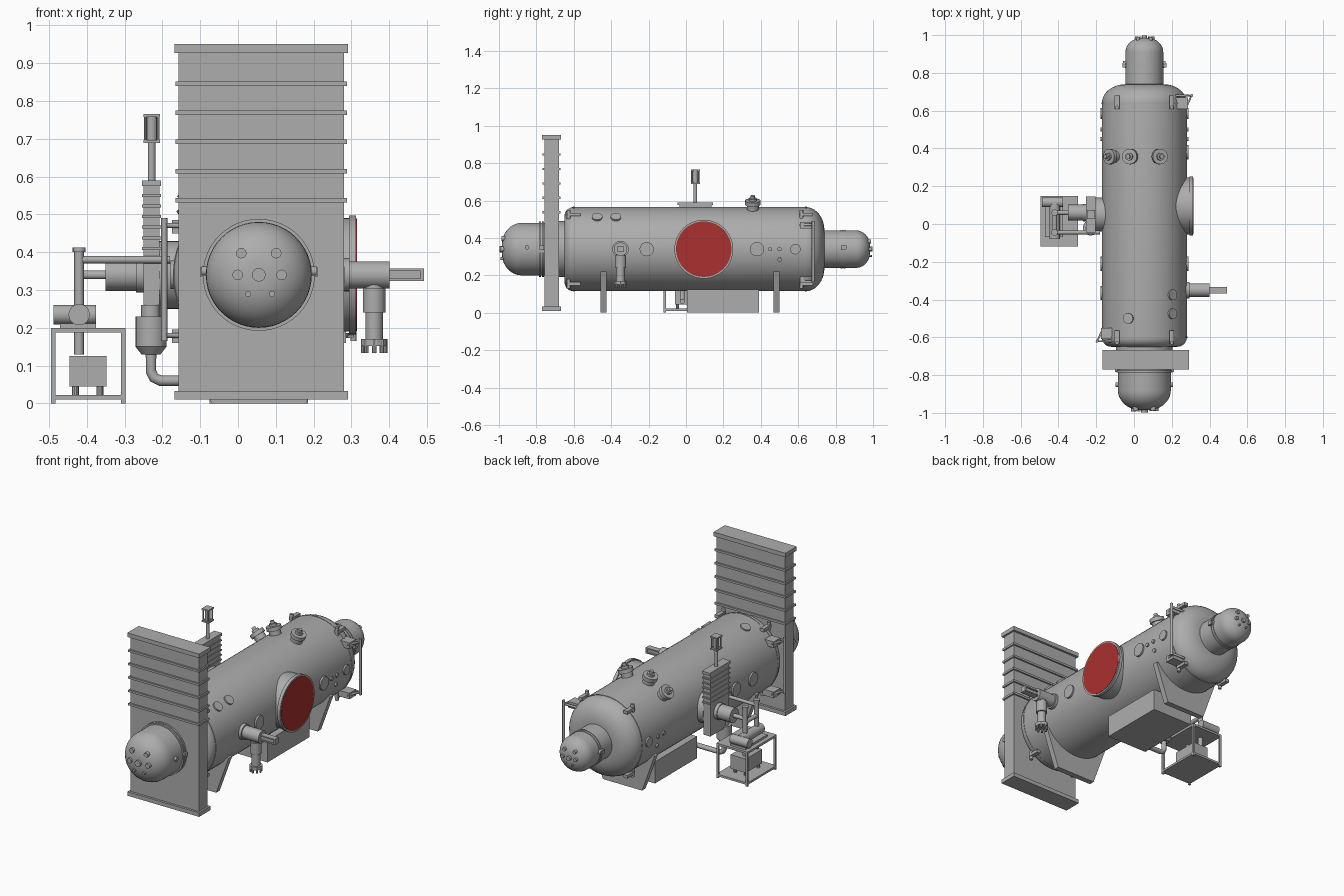
import bpy, bmesh, math
from mathutils import Vector

if "Cube" in bpy.data.objects:
    bpy.data.objects.remove(bpy.data.objects["Cube"], do_unlink=True)


def material(name, colour):
    m = bpy.data.materials.new(name)
    m.use_nodes = True
    m.diffuse_color = colour
    m.node_tree.nodes["Principled BSDF"].inputs["Base Color"].default_value = colour
    return m


GREY = material("steel grey", (0.42, 0.42, 0.42, 1))
RED = material("hatch red", (0.4, 0.03, 0.03, 1))
CX, CZ, R = 0.055, 0.34, 0.225          # vessel axis and radius


def finish(name, bm, mat=GREY, smooth=True):
    bmesh.ops.recalc_face_normals(bm, faces=bm.faces)
    me = bpy.data.meshes.new(name)
    bm.to_mesh(me)
    bm.free()
    me.materials.append(mat)
    ob = bpy.data.objects.new(name, me)
    bpy.context.collection.objects.link(ob)
    if smooth:
        bpy.ops.object.select_all(action='DESELECT')
        ob.select_set(True)
        bpy.context.view_layer.objects.active = ob
        bpy.ops.object.shade_smooth_by_angle(angle=math.radians(35))
    return ob


def box(name, x, y, z):
    bm = bmesh.new()
    bmesh.ops.create_cube(bm, size=1)
    for v in bm.verts:
        v.co = [a + (b - a) * (c + 0.5) for (a, b), c in zip((x, y, z), v.co)]
    return finish(name, bm, smooth=False)


def lathe(name, start, direction, profile, seg=32, mat=GREY):
    """Revolve (distance, radius) pairs around a line."""
    q = Vector(direction).to_track_quat('Z', 'Y')
    bm = bmesh.new()
    rings = [[bm.verts.new(Vector(start) + q @ Vector((r * math.cos(a), r * math.sin(a), d)))
              for a in (2 * math.pi * i / seg for i in range(seg))] for d, r in profile]
    for lo, hi in zip(rings, rings[1:]):
        for i in range(seg):
            j = (i + 1) % seg
            bm.faces.new((lo[i], lo[j], hi[j], hi[i]))
    bm.faces.new(rings[0])
    bm.faces.new(rings[-1])
    return finish(name, bm, mat)


def rod(name, a, b, r, seg=16, mat=GREY):
    d = Vector(b) - Vector(a)
    return lathe(name, a, d, [(0, r), (d.length, r)], seg, mat)


def pipe(name, points, r):
    cu = bpy.data.curves.new(name, 'CURVE')
    cu.dimensions = '3D'
    cu.bevel_depth, cu.bevel_resolution, cu.use_fill_caps = r, 3, True
    sp = cu.splines.new('POLY')
    sp.points.add(len(points) - 1)
    for p, co in zip(sp.points, points):
        p.co = (*co, 1)
    cu.materials.append(GREY)
    ob = bpy.data.objects.new(name, cu)
    bpy.context.collection.objects.link(ob)


def rounded(length, r, depth, inset):
    """Profile of a shell end with an elliptical corner."""
    return [(length - depth + depth * math.sin(t), r - inset + inset * math.cos(t))
            for t in (math.pi / 2 * i / 10 for i in range(11))]


def radial(angle, y, r):
    """Point around the vessel axis; angle in degrees from +x."""
    a = math.radians(angle)
    return Vector((CX + r * math.cos(a), y, CZ + r * math.sin(a)))


# Vessel shell with rounded ends
front_end = [(0.05 * (1 - math.sin(t)), R - 0.05 + 0.05 * math.cos(t))
             for t in (math.pi / 2 * (1 - i / 8) for i in range(9))]
lathe("vessel", (CX, -0.65, CZ), (0, 1, 0), front_end + rounded(1.39, R, 0.1, 0.125), 64)
for y in (-0.6, 0.64):
    rod("vessel_seam", (CX, y - 0.004, CZ), (CX, y + 0.004, CZ), R + 0.002, 64)

# End domes with flanges, clamps and feedthroughs
PORTS = [(0, 0, 0.13), (-0.33, 0.41, 0.1), (0.33, 0.41, 0.1), (-0.4, 0, 0.1),
         (0.43, 0, 0.1), (-0.2, -0.36, 0.055), (0.25, -0.36, 0.055)]
for side, s, base, tip, r, fl in (("front", -1, -0.66, -0.985, 0.14, -0.772),
                                  ("rear", 1, 0.7, 0.985, 0.1, 0.84)):
    n = abs(tip - base)
    lathe(side + "_dome", (CX, base, CZ), (0, s, 0), [(0, r)] + rounded(n, r, r * 0.75, r * 0.85), 48)
    for k in (-1, 1):
        rod(side + "_dome_flange", (CX, fl + k * 0.008 - 0.005, CZ),
            (CX, fl + k * 0.008 + 0.005, CZ), r + (0.008 if s < 0 else 0.003), 48)
        x = CX + k * r
        box(side + "_clamp", (x - 0.016, x + 0.016), (fl - 0.012, fl + 0.012), (CZ - 0.004, CZ + 0.02))
        yb = tip - s * 0.135
        rod(side + "_dome_side_port", (CX, yb, CZ + 0.01), (CX + k * (r + 0.012), yb, CZ + 0.01), 0.012)
    for px, pz, pr in PORTS:
        d = math.hypot(px, pz)
        surf = tip - s * r * 0.75 * (1 - math.sqrt(1 - (max(d - 0.15, 0) / 0.85) ** 2))
        p = Vector((CX + px * r, surf - s * 0.02, CZ + pz * r))
        rod(side + "_dome_port", p, p + Vector((0, s * 0.032, 0)), pr * r, 12)

# Tall front gate valve with ribs
GX = (-0.157, 0.28)
box("gate_valve_body", GX, (-0.757, -0.68), (0.01, 0.95))
for lo, hi, e in ((0.01, 0.033, 0.011), (0.926, 0.95, 0.011)):
    box("gate_valve_end", (GX[0] - e, GX[1] + e), (-0.77, -0.667), (lo, hi))
for i in range(5):
    z = 0.537 + 0.0772 * i
    box("gate_valve_rib", (GX[0] - 0.008, GX[1] + 0.008), (-0.766, -0.671), (z - 0.006, z + 0.006))
rod("gate_valve_neck", (CX, -0.69, CZ), (CX, -0.64, CZ), 0.15, 48)

# Large side hatch with red face
rod("hatch_tube", (0.1, 0.095, CZ), (0.3, 0.095, CZ), 0.15, 64)
rod("hatch_flange", (0.293, 0.095, CZ), (0.312, 0.095, CZ), 0.157, 64)
rod("hatch_face", (0.308, 0.095, CZ), (0.314, 0.095, CZ), 0.148, 64, RED)

# Flat ports around the shell
for ang, y, r in [(0, -0.21, 0.038), (0, 0.38, 0.038), (0, 0.585, 0.028), (0, 0.45, 0.011),
                  (0, 0.5, 0.011), (-14, 0.5, 0.011), (49, -0.475, 0.028), (49, -0.375, 0.028),
                  (180, -0.21, 0.038), (180, -0.365, 0.038), (180, 0.585, 0.028), (180, 0.45, 0.011),
                  (180, 0.5, 0.011), (194, 0.5, 0.011), (112, -0.5, 0.028)]:
    rod("shell_port", radial(ang, y, R - 0.02), radial(ang, y, R + 0.008), r, 24)

# Three nozzles on top
for ang in (72, 107, 134):
    lathe("top_nozzle", radial(ang, 0.357, 0.2), radial(ang, 0, 1) - radial(ang, 0, 0),
          [(0, 0.032), (0.05, 0.032), (0.05, 0.041), (0.072, 0.041), (0.072, 0.02),
           (0.085, 0.02), (0.085, 0.011), (0.1, 0.011)], 24)

# Side pump nozzle with its drive and down branch
lathe("side_nozzle", (0.25, -0.35, CZ), (1, 0, 0),
      [(0, 0.044), (0.045, 0.044), (0.045, 0.036), (0.15, 0.036)], 24)
box("side_drive_core", (0.4, 0.485), (-0.36, -0.34), (0.33, 0.35))
for z in (0.324, 0.35):
    box("side_drive_rail", (0.4, 0.492), (-0.367, -0.333), (z, z + 0.007))
box("side_drive_end", (0.483, 0.492), (-0.367, -0.333), (0.324, 0.357))
lathe("side_branch", (0.36, -0.35, 0.34), (0, 0, -1),
      [(0, 0.025), (0.035, 0.025), (0.035, 0.03), (0.1, 0.03), (0.1, 0.023), (0.17, 0.023),
       (0.17, 0.034), (0.188, 0.034)], 20)
for i in range(8):
    a = math.pi * i / 4
    x, y = 0.36 + 0.029 * math.cos(a), -0.35 + 0.029 * math.sin(a)
    rod("branch_foot", (x, y, 0.17), (x, y, 0.133), 0.006, 8)

# Hinge davits and lugs at the vessel ends
for k, y in ((-1, -0.58), (1, 0.64)):
    s = -1 if y < 0 else 1
    xr = CX + k * 0.25
    for z in (0.18, 0.47):
        box("davit_bracket", sorted((CX + k * 0.16, xr - k * 0.02)), (y - 0.03, y + 0.03), (z - 0.02, z + 0.015))
        pipe("davit_arm", [(xr - k * 0.035, y - s * 0.03, z), (xr, y + s * 0.04, z),
                           (CX + k * 0.16, y + s * 0.04, z)], 0.007)
    rod("davit_post", (xr, y + s * 0.04, 0.165), (xr, y + s * 0.04, 0.49), 0.008, 12)
for y in (-0.6, 0.645):
    for k in (-1, 1):
        for z in (0.155, 0.525):
            x = CX + k * 0.145
            box("end_lug", (x - 0.012, x + 0.012), (y - 0.035, y + 0.035), (z - 0.009, z + 0.009))
            rod("lug_pin", (x, y - 0.028, z - 0.025), (x, y - 0.028, z + 0.025), 0.01, 12)

# Saddles and the box beneath
for y in (-0.44, 0.485):
    bm = bmesh.new()
    f = bm.faces.new([bm.verts.new((CX + x, y - 0.016, z)) for x, z in
                      ((-0.125, 0), (0.125, 0), (0.205, 0.22), (-0.205, 0.22))])
    ext = bmesh.ops.extrude_face_region(bm, geom=[f])["geom"]
    bmesh.ops.translate(bm, vec=(0, 0.032, 0), verts=[v for v in ext if isinstance(v, bmesh.types.BMVert)])
    finish("saddle", bm, smooth=False)
box("under_box", (CX - 0.13, CX + 0.13), (0.005, 0.39), (0, 0.125))

# Small side gate valve with ribs and actuator
VY = 0.05
box("side_valve_body", (-0.25, -0.207), (-0.035, 0.135), (0.22, 0.585))
box("side_valve_cap", (-0.254, -0.203), (-0.045, 0.145), (0.575, 0.59))
for i in range(6):
    z = 0.41 + 0.028 * i
    box("side_valve_rib", (-0.254, -0.203), (-0.042, 0.142), (z - 0.004, z + 0.004))
rod("side_valve_flange", (-0.207, VY, CZ), (-0.15, VY, CZ), 0.09, 32)
rod("valve_rod", (-0.228, VY, 0.58), (-0.228, VY, 0.7), 0.01)
for z in (0.688, 0.757):
    box("actuator_plate", (-0.25, -0.206), (VY - 0.024, VY + 0.024), (z, z + 0.008))
rod("actuator_cylinder", (-0.228, VY, 0.69), (-0.228, VY, 0.76), 0.015)
for x in (-0.245, -0.211):
    for y in (VY - 0.018, VY + 0.018):
        rod("actuator_tie", (x, y, 0.69), (x, y, 0.76), 0.004, 8)

# Pumps and pipework
lathe("main_pump", (-0.25, 0.06, CZ), (-1, 0, 0),
      [(0, 0.046), (0.02, 0.046), (0.02, 0.042), (0.1, 0.042)], 16)
pipe("pump_outlet", [(-0.34, 0.06, CZ), (-0.42, 0.06, CZ)], 0.012)
lathe("lower_pump", (-0.23, -0.02, 0.26), (0, 0, -1),
      [(0, 0.026), (0.03, 0.026), (0.03, 0.041), (0.11, 0.041), (0.13, 0.025)], 16)
pipe("drain_pipe", [(-0.23, -0.02, 0.14), (-0.23, -0.02, 0.085), (-0.222, -0.02, 0.068),
                    (-0.205, -0.02, 0.06), (-0.05, -0.02, 0.06)], 0.014)
pipe("upper_pipe", [(-0.42, -0.045, 0.38), (-0.18, -0.045, 0.38)], 0.01)
for y in (-0.045, 0.06):
    pipe("riser_pipe", [(-0.42, y, 0.13), (-0.42, y, 0.4)], 0.013)
    rod("riser_flange", (-0.42, y, 0.4), (-0.42, y, 0.412), 0.017)
pipe("riser_bridge", [(-0.42, -0.045, 0.32), (-0.42, 0.06, 0.32)], 0.012)
rod("table_pump", (-0.42, -0.08, 0.235), (-0.42, 0.11, 0.235), 0.028, 24)
rod("table_pump_motor", (-0.488, 0.115, 0.235), (-0.375, 0.115, 0.235), 0.026, 20)
box("table_pump_base", (-0.47, -0.375), (-0.07, 0.13), (0.198, 0.212))

# Pump table
TX, TY = (-0.495, -0.297), (-0.12, 0.147)
for z in (0.01, 0.188):
    box("table_shelf", TX, TY, (z, z + 0.012))
for x in (TX[0], TX[1] - 0.012):
    for y in (TY[0], TY[1] - 0.012):
        box("table_leg", (x, x + 0.012), (y, y + 0.012), (0, 0.2))
box("table_tank", (-0.445, -0.348), (-0.06, 0.09), (0.045, 0.125))
for x in (-0.43, -0.365):
    for y in (-0.045, 0.07):
        rod("tank_foot", (x, y, 0.02), (x, y, 0.05), 0.009, 10)
